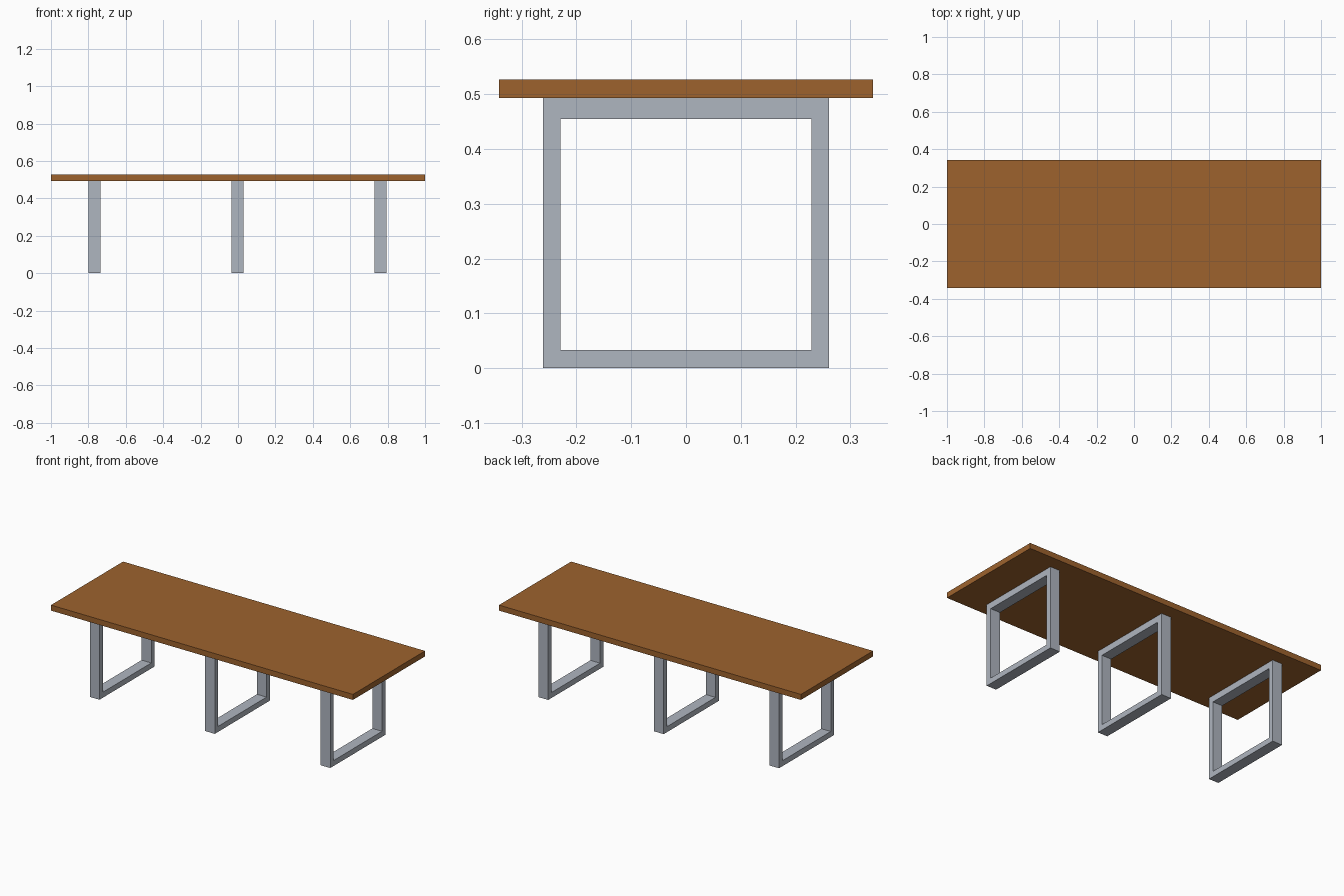
import bpy, bmesh

if "Cube" in bpy.data.objects:
    bpy.data.objects.remove(bpy.data.objects["Cube"])


def material(name, rgb):
    m = bpy.data.materials.new(name)
    m.diffuse_color = (*rgb, 1)
    m.use_nodes = True
    m.node_tree.nodes["Principled BSDF"].inputs["Base Color"].default_value = m.diffuse_color
    return m


WOOD = material("brown wood", (0.34, 0.124, 0.027))
METAL = material("grey metal", (0.43, 0.465, 0.525))


def finish(name, bm, mat):
    bmesh.ops.recalc_face_normals(bm, faces=bm.faces)
    mesh = bpy.data.meshes.new(name)
    bm.to_mesh(mesh)
    bm.free()
    mesh.materials.append(mat)
    obj = bpy.data.objects.new(name, mesh)
    bpy.context.collection.objects.link(obj)
    return obj


# Tabletop slab
bm = bmesh.new()
bmesh.ops.create_cube(bm, size=1)
for v in bm.verts:
    v.co = (v.co.x * 2.0, v.co.y * 0.682, 0.51 + v.co.z * 0.033)
finish("tabletop", bm, WOOD)


def rect(y, z0, z1):
    return [(-y, z0), (y, z0), (y, z1), (-y, z1)]


def leg_frame(name, x, width=0.064):
    """Closed rectangular loop of flat bar, extruded along x."""
    bm = bmesh.new()
    outer = [bm.verts.new((x - width / 2, *p)) for p in rect(0.261, 0.0, 0.4935)]
    inner = [bm.verts.new((x - width / 2, *p)) for p in rect(0.229, 0.033, 0.455)]
    for i in range(4):
        j = (i + 1) % 4
        bm.faces.new((outer[i], outer[j], inner[j], inner[i]))
    ext = bmesh.ops.extrude_face_region(bm, geom=bm.faces[:], use_keep_orig=True)
    moved = [g for g in ext["geom"] if isinstance(g, bmesh.types.BMVert)]
    bmesh.ops.translate(bm, verts=moved, vec=(width, 0, 0))
    finish(name, bm, METAL)


# Three leg frames along the table
for name, x in (("left_leg_frame", -0.767), ("middle_leg_frame", -0.003),
                ("right_leg_frame", 0.762)):
    leg_frame(name, x)
